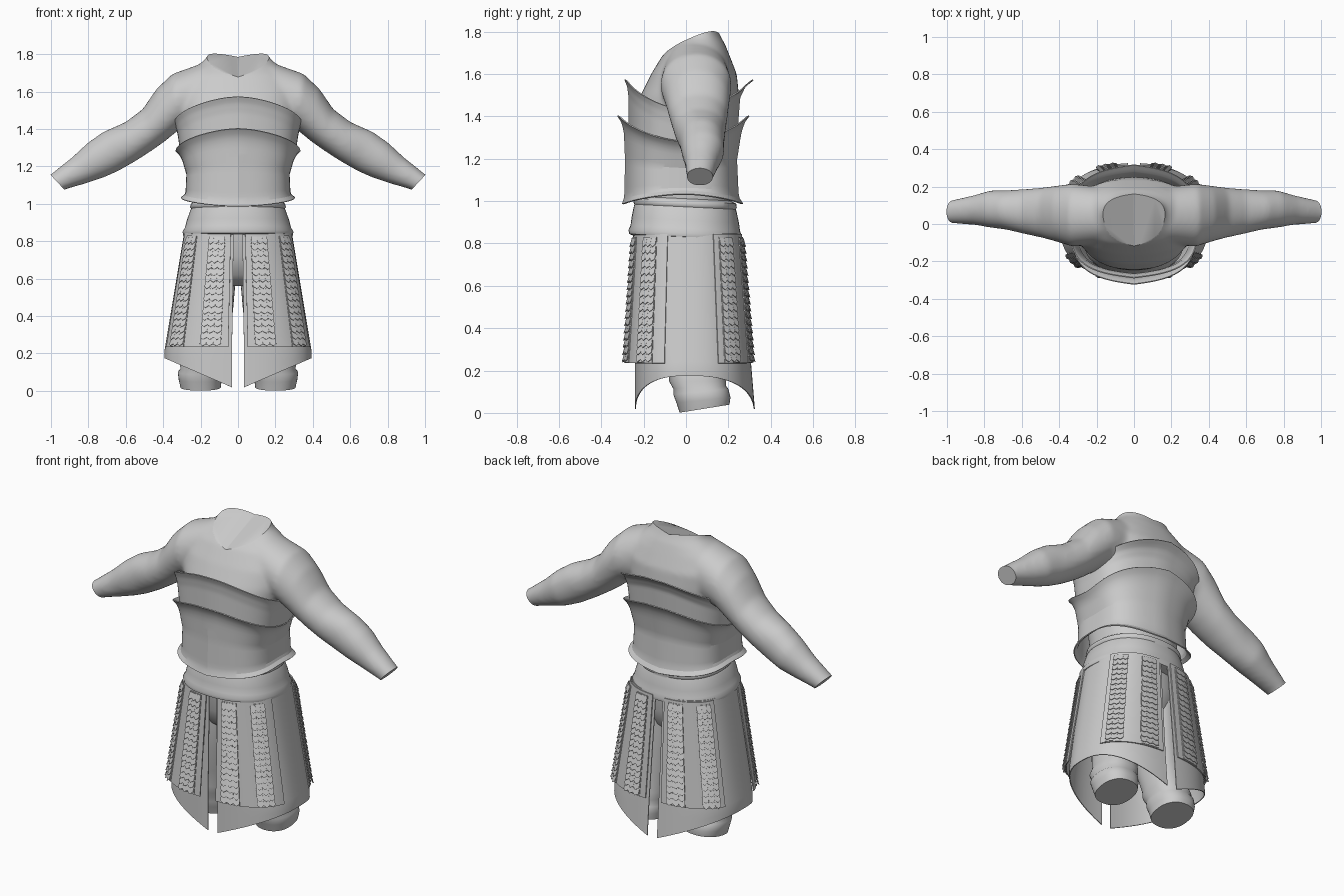
import bpy, bmesh, math
from mathutils import Vector

if "Cube" in bpy.data.objects:
    bpy.data.objects.remove(bpy.data.objects["Cube"])

grey = bpy.data.materials.new("plain grey")
grey.use_nodes = True
grey.diffuse_color = (0.6, 0.6, 0.6, 1)
grey.node_tree.nodes["Principled BSDF"].inputs["Base Color"].default_value = (0.6, 0.6, 0.6, 1)


def power(v, e):
    return math.copysign(abs(v) ** e, v)


def finish(bm, name, angle=35, thick=0):
    """Turn a bmesh into a shaded object, thickened when asked."""
    bmesh.ops.recalc_face_normals(bm, faces=bm.faces)
    if thick:
        bmesh.ops.solidify(bm, geom=bm.faces[:], thickness=thick)
        bmesh.ops.recalc_face_normals(bm, faces=bm.faces)
    mesh = bpy.data.meshes.new(name)
    bm.to_mesh(mesh)
    bm.free()
    mesh.materials.append(grey)
    ob = bpy.data.objects.new(name, mesh)
    bpy.context.collection.objects.link(ob)
    bpy.ops.object.select_all(action="DESELECT")
    ob.select_set(True)
    bpy.context.view_layer.objects.active = ob
    bpy.ops.object.shade_smooth_by_angle(angle=math.radians(angle))
    return ob


def skin(bm, rows, closed):
    """Quads between rows of points."""
    grid = [[bm.verts.new(p) for p in row] for row in rows]
    n = len(grid[0])
    for a, b in zip(grid, grid[1:]):
        for i in range(n if closed else n - 1):
            j = (i + 1) % n
            bm.faces.new((a[i], a[j], b[j], b[i]))
    return grid


def loft(bm, rings, e=0.87, n=48):
    """Closed solid through (centre, half axis, half axis) rings."""
    rows = []
    for c, a, b in rings:
        angles = [math.tau * i / n for i in range(n)]
        rows.append([Vector(c) + Vector(a) * power(math.cos(t), e) + Vector(b) * power(math.sin(t), e)
                     for t in angles])
    grid = skin(bm, rows, True)
    bm.faces.new(grid[0])
    bm.faces.new(grid[-1])


def level(z, hx, y0, y1, tilt=0, cx=0):
    """Horizontal ring from its half width and its front and back."""
    hy = (y1 - y0) / 2
    return (cx, (y0 + y1) / 2, z), (hx, 0, 0), (0, hy, hy * tilt)


def table(rows, t):
    """Linear lookup in rows keyed by their first value."""
    for a, b in zip(rows, rows[1:]):
        if t <= b[0]:
            k = (t - a[0]) / (b[0] - a[0])
            return [p + (q - p) * k for p, q in zip(a[1:], b[1:])]
    return rows[-1][1:]


# Shirt: trunk and one sleeve fused, trimmed, then mirrored
bm = bmesh.new()
loft(bm, [level(*r) for r in [
    (0.86, 0.22, -0.21, 0.21), (1.0, 0.235, -0.22, 0.21), (1.2, 0.25, -0.24, 0.215),
    (1.4, 0.3, -0.245, 0.24), (1.5, 0.325, -0.215, 0.25), (1.6, 0.335, -0.165, 0.24),
    (1.69, 0.285, -0.11, 0.205), (1.74, 0.215, -0.065, 0.185), (1.775, 0.172, -0.025, 0.165),
    (1.9, 0.12, 0.03, 0.11)]])
sleeve = []
for tx, tz, bx, bz, y0, y1 in [
        (0.18, 1.755, 0.22, 1.4, -0.11, 0.2), (0.35, 1.695, 0.31, 1.4, -0.12, 0.215),
        (0.435, 1.615, 0.39, 1.335, -0.095, 0.205), (0.51, 1.505, 0.46, 1.285, -0.075, 0.195),
        (0.605, 1.435, 0.545, 1.23, -0.055, 0.187), (0.72, 1.385, 0.64, 1.175, -0.03, 0.18),
        (0.805, 1.325, 0.72, 1.14, -0.02, 0.18), (0.885, 1.25, 0.81, 1.11, -0.005, 0.155),
        (1.005, 1.155, 0.93, 1.075, 0.003, 0.128), (1.08, 1.1, 1.0, 1.02, 0.003, 0.128)]:
    sleeve.append((((tx + bx) / 2, (y0 + y1) / 2, (tz + bz) / 2),
                   ((tx - bx) / 2, 0, (tz - bz) / 2), (0, (y1 - y0) / 2, 0)))
loft(bm, sleeve, e=0.95)
shirt = finish(bm, "shirt")
remesh = shirt.modifiers.new("fuse", "REMESH")
remesh.mode, remesh.voxel_size = "VOXEL", 0.013
soften = shirt.modifiers.new("soften", "SMOOTH")
soften.factor, soften.iterations = 0.5, 10
fused = shirt.evaluated_get(bpy.context.evaluated_depsgraph_get())
bm = bmesh.new()
bm.from_mesh(fused.to_mesh())
bpy.data.objects.remove(shirt)


def trim(co, no, fill=True):
    cut = bmesh.ops.bisect_plane(bm, geom=bm.verts[:] + bm.edges[:] + bm.faces[:],
                                 plane_co=co, plane_no=no, clear_outer=True)["geom_cut"]
    if fill:
        bmesh.ops.holes_fill(bm, edges=[g for g in cut if isinstance(g, bmesh.types.BMEdge)], sides=0)


throat, nape, corner = Vector((0, -0.11, 1.68)), Vector((0, 0.16, 1.785)), Vector((0.165, 0.03, 1.775))
trim((0.965, 0, 1.115), (0.73, 0, -0.68))
trim(throat, (corner - throat).cross(nape - throat).normalized())
trim((0, 0, 0), (-1, 0, 0), fill=False)
shirt = finish(bm, "shirt")
shirt.modifiers.new("mirror", "MIRROR")


# Cuirass plates: flared bands, peaked and ridged at front and back
def plate(name, low, high, profile):
    """low and high are edge heights at the middle and at the side."""
    rows = []
    for k in range(17):
        t = k / 16
        hx, yf, yb = table(profile, t)
        row = []
        for i in range(96):
            a = math.tau * i / 96
            s, c = math.sin(a), math.cos(a)
            side = 1 - abs(abs(a / math.pi - 1) - 0.5) * 2
            z0 = low[0] + (low[1] - low[0]) * side
            z1 = high[0] + (high[1] - high[0]) * side
            ridge = 1 - 0.15 * abs(s) ** 0.6
            y = (yf if c > 0 else yb) + 0.01
            row.append((hx * power(s, 0.6), -0.01 + y * abs(c) ** 0.6 * ridge, z0 + (z1 - z0) * t))
        rows.append(row)
    bm = bmesh.new()
    skin(bm, rows, True)
    finish(bm, name, 17, 0.006)


plate("upper_chest_plate", (1.36, 1.25), (1.575, 1.435),
      [(0, 0.3, -0.265, 0.24), (0.6, 0.315, -0.265, 0.25), (0.85, 0.325, -0.272, 0.275), (1, 0.335, -0.285, 0.315)])
plate("lower_chest_plate", (0.985, 1.03), (1.405, 1.285),
      [(0, 0.302, -0.297, 0.265), (0.08, 0.275, -0.285, 0.243), (0.5, 0.27, -0.282, 0.235),
       (0.8, 0.292, -0.287, 0.255), (0.92, 0.308, -0.297, 0.27), (1, 0.33, -0.32, 0.295)])

# Waist sash with a rolled hem
bm = bmesh.new()
loft(bm, [level(*r, tilt=-0.05) for r in [
    (0.825, 0.27, -0.25, 0.245), (0.832, 0.293, -0.268, 0.26), (0.85, 0.297, -0.272, 0.264),
    (0.872, 0.284, -0.262, 0.255), (0.91, 0.274, -0.257, 0.25), (0.965, 0.255, -0.246, 0.238),
    (0.973, 0.25, -0.243, 0.235), (0.982, 0.256, -0.248, 0.24), (1.0, 0.252, -0.245, 0.237),
    (1.012, 0.235, -0.22, 0.21)]], n=72)
finish(bm, "waist_sash", 50)

# Trousers: hips and two gathered legs
bm = bmesh.new()
loft(bm, [level(*r) for r in [(0.56, 0.1, -0.08, 0.12), (0.62, 0.2, -0.15, 0.17),
                             (0.72, 0.23, -0.19, 0.2), (0.86, 0.22, -0.2, 0.2)]])
for sx in (1, -1):
    loft(bm, [level(z, hx, y0, y1, tilt, cx * sx) for z, hx, y0, y1, tilt, cx in [
        (0.02, 0.108, -0.03, 0.205, 0.16, 0.2), (0.06, 0.115, -0.045, 0.21, 0.1, 0.202),
        (0.1, 0.122, -0.06, 0.2, 0.1, 0.2), (0.12, 0.112, -0.06, 0.19, 0.05, 0.195),
        (0.15, 0.122, -0.08, 0.19, 0, 0.19), (0.19, 0.112, -0.08, 0.18, 0, 0.18),
        (0.3, 0.12, -0.1, 0.17, 0, 0.16), (0.45, 0.115, -0.13, 0.17, 0, 0.14),
        (0.62, 0.115, -0.15, 0.17, 0, 0.125), (0.75, 0.1, -0.15, 0.17, 0, 0.12)]])
finish(bm, "trousers", 50)


# Skirt surface: degrees run from the front middle round to the back middle
def skirt_point(deg, z, sx, off=0.0, flare=0.04):
    t = (0.84 - z) / 0.6
    s, c = math.sin(math.radians(deg)), math.cos(math.radians(deg))
    y = -0.26 - flare * t - off if c > 0 else 0.255 + 0.05 * t + off
    return sx * (0.297 + 0.1 * min(t, 1.05) + off) * s ** 0.8, 0.01 + y * abs(c) ** 0.8, z


def span(a, b, n):
    return [a + (b - a) * i / n for i in range(n + 1)]


# Under skirt: two cloth halves with hems dipping to points at the splits
bm = bmesh.new()
for sx in (1, -1):
    skin(bm, [[skirt_point(d, 0.85 + (0.005 + 0.17 * math.sin(math.radians(d)) ** 0.8 - 0.85) * t,
                           sx, -0.008, 0.0) for d in span(2.5, 177.5, 60)] for t in span(0, 1, 20)], False)
finish(bm, "under_skirt", 40, 0.005)

# Armoured panels and their overlapping scales, one per quarter
for sx, side in ((1, "left"), (-1, "right")):
    for back, place in ((False, "front"), (True, "back")):
        def around(d):
            return 180 - d if back else d
        edge = 67 if back else 73
        bm = bmesh.new()
        skin(bm, [[skirt_point(around(d), z, sx) for d in span(4.5, edge, 24)]
                  for z in span(0.845, 0.235, 8)], False)
        finish(bm, f"{place}_{side}_skirt_panel", 40, 0.006)

        bm = bmesh.new()
        for d0, d1 in ((9, 25), (42, 61)):
            # Backing strip
            skin(bm, [[skirt_point(around(d), z, sx, 0.005) for d in span(d0, d1, 6)]
                      for z in span(0.83, 0.238, 4)], False)
            for row in range(17):
                top = 0.825 - row * 0.034
                for a, b in zip(span(d0, d1, 3), span(d0, d1, 3)[1:]):
                    outline = [(a, 0, 0.005), (b, 0, 0.005), (b, 0.03, 0.011),
                               ((a + b) / 2, 0.042, 0.016), (a, 0.03, 0.011)]
                    bm.faces.new([bm.verts.new(skirt_point(around(d), top - drop, sx, off))
                                  for d, drop, off in outline])
        finish(bm, f"{place}_{side}_skirt_scales", 25, 0.003)
